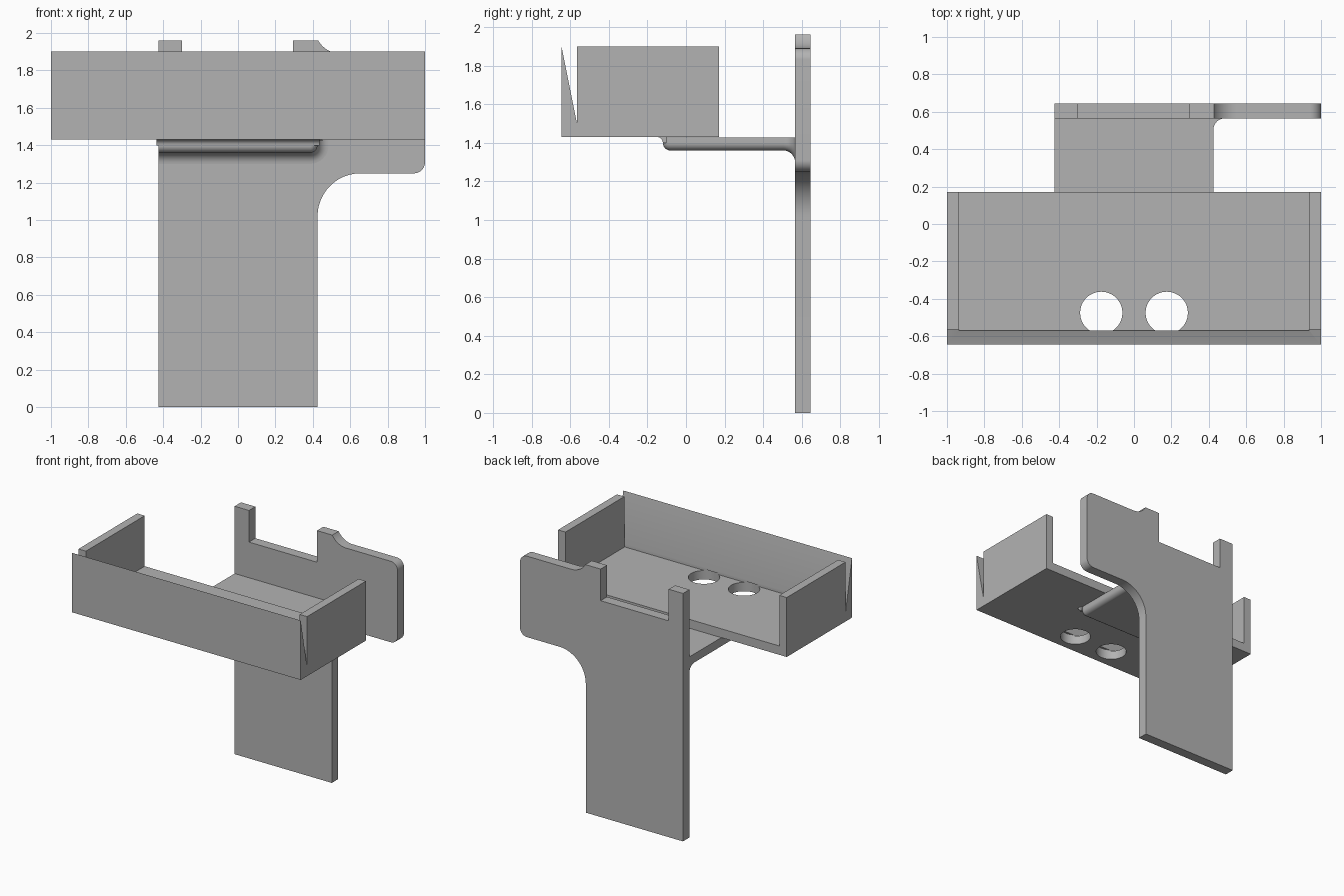
import bpy, bmesh, math
from mathutils import Vector

if "Cube" in bpy.data.objects:
    bpy.data.objects.remove(bpy.data.objects["Cube"], do_unlink=True)

GREY = (0.45, 0.45, 0.45, 1)
mat = bpy.data.materials.new("plain_grey")
mat.use_nodes = True
mat.diffuse_color = GREY
mat.node_tree.nodes["Principled BSDF"].inputs["Base Color"].default_value = GREY


def arc(cx, cz, r, start, end, n=12):
    """Points on an arc, angles in degrees."""
    angles = [math.radians(start + (end - start) * i / n) for i in range(n + 1)]
    return [(cx + r * math.cos(a), cz + r * math.sin(a)) for a in angles]


def loft(name, rings):
    """Closed solid skinned over rings with equal point counts."""
    bm = bmesh.new()
    loops = [[bm.verts.new(p) for p in ring] for ring in rings]
    n = len(loops[0])
    for a, b in zip(loops, loops[1:]):
        for i in range(n):
            j = (i + 1) % n
            bm.faces.new((a[i], a[j], b[j], b[i]))
    bm.faces.new(loops[0])
    bm.faces.new(loops[-1][::-1])
    bmesh.ops.recalc_face_normals(bm, faces=bm.faces)
    mesh = bpy.data.meshes.new(name)
    bm.to_mesh(mesh)
    bm.free()
    ob = bpy.data.objects.new(name, mesh)
    bpy.context.collection.objects.link(ob)
    mesh.materials.append(mat)
    return ob


def prism(name, pts, axis, a, b):
    """Extrude a profile: (y, z) along x, (x, z) along y, (x, y) along z."""
    def place(p, d):
        c = list(p)
        c.insert("xyz".index(axis), d)
        return Vector(c)
    return loft(name, [[place(p, d) for p in pts] for d in (a, b)])


def select(ob):
    bpy.ops.object.select_all(action="DESELECT")
    ob.select_set(True)
    bpy.context.view_layer.objects.active = ob


def cut(ob, cutter):
    mod = ob.modifiers.new("cut", "BOOLEAN")
    mod.operation = "DIFFERENCE"
    mod.solver = "EXACT"
    mod.object = cutter
    select(ob)
    bpy.ops.object.modifier_apply(modifier=mod.name)
    bpy.data.objects.remove(cutter, do_unlink=True)


W = 0.425                 # half width of plate and shelf
BACK, FRONT = 0.645, 0.565  # faces of the back plate

# Back plate with side arm, top notch and rounded corners
outline = [(-W, 0), (W, 0)]
outline += arc(W + 0.23, 1.02, 0.23, 180, 90)
outline += arc(0.94, 1.31, 0.06, -90, 0)
outline += arc(0.94, 1.83, 0.06, 0, 90)
outline += arc(0.55, 2.03, 0.14, 270, 210)
outline += [(W, 1.96), (0.295, 1.96), (0.295, 1.71),
            (-0.3, 1.71), (-0.3, 1.96), (-W, 1.96)]
back_plate = prism("back_plate", outline, "y", FRONT, BACK)

# Shelf: rounded underside that flares into the plate
TOP, R, FLARE = 1.428, 0.04, 0.06
rings = []
steps = [(FRONT + 0.01, FLARE)]
steps += [(y, FLARE + o) for y, o in arc(FRONT - FLARE, 0, FLARE, 0, -90, 8)]
steps += [(y, o - R) for y, o in arc(-0.08, 0, R, 90, 170, 6)]
for y, o in steps:
    ring = [(-W, y, TOP), (-W, y, 1.36 - o)]
    ring += [(x, y, z) for x, z in arc(W - R, 1.36 + R, R + o, -90, 0, 8)]
    ring += [(W + o, y, TOP)]
    rings.append([Vector(p) for p in ring])
shelf = loft("shelf", rings)

# Fillet where the shelf front meets the tray
fillet = [(-0.1, 1.43), (-0.1, 1.4)] + arc(-0.15, 1.4, 0.03, 0, 90, 6)
shelf_fillet = prism("shelf_fillet", fillet, "x", -W - 0.01, W + 0.01)

# Tray with tapered front lip and open back
tray = prism("tray", [(-0.645, 1.43), (-0.645, 1.9), (-0.565, 1.5),
                      (-0.565, 1.9), (0.17, 1.9), (0.17, 1.43)], "x", -1, 1)
inside = [(-0.935, -0.57), (0.935, -0.57), (0.935, 0.4), (-0.935, 0.4)]
cut(tray, prism("tray_cutter", inside, "z", 1.5, 2.1))

# Two round holes in the tray floor
for side in (-1, 1):
    circle = arc(side * 0.175, -0.475, 0.113, 0, 360, 48)[:-1]
    cut(tray, prism("hole_cutter", circle, "z", 1.3, 1.51))

for ob in (back_plate, shelf, shelf_fillet, tray):
    select(ob)
    bpy.ops.object.shade_smooth_by_angle(angle=math.radians(30))
